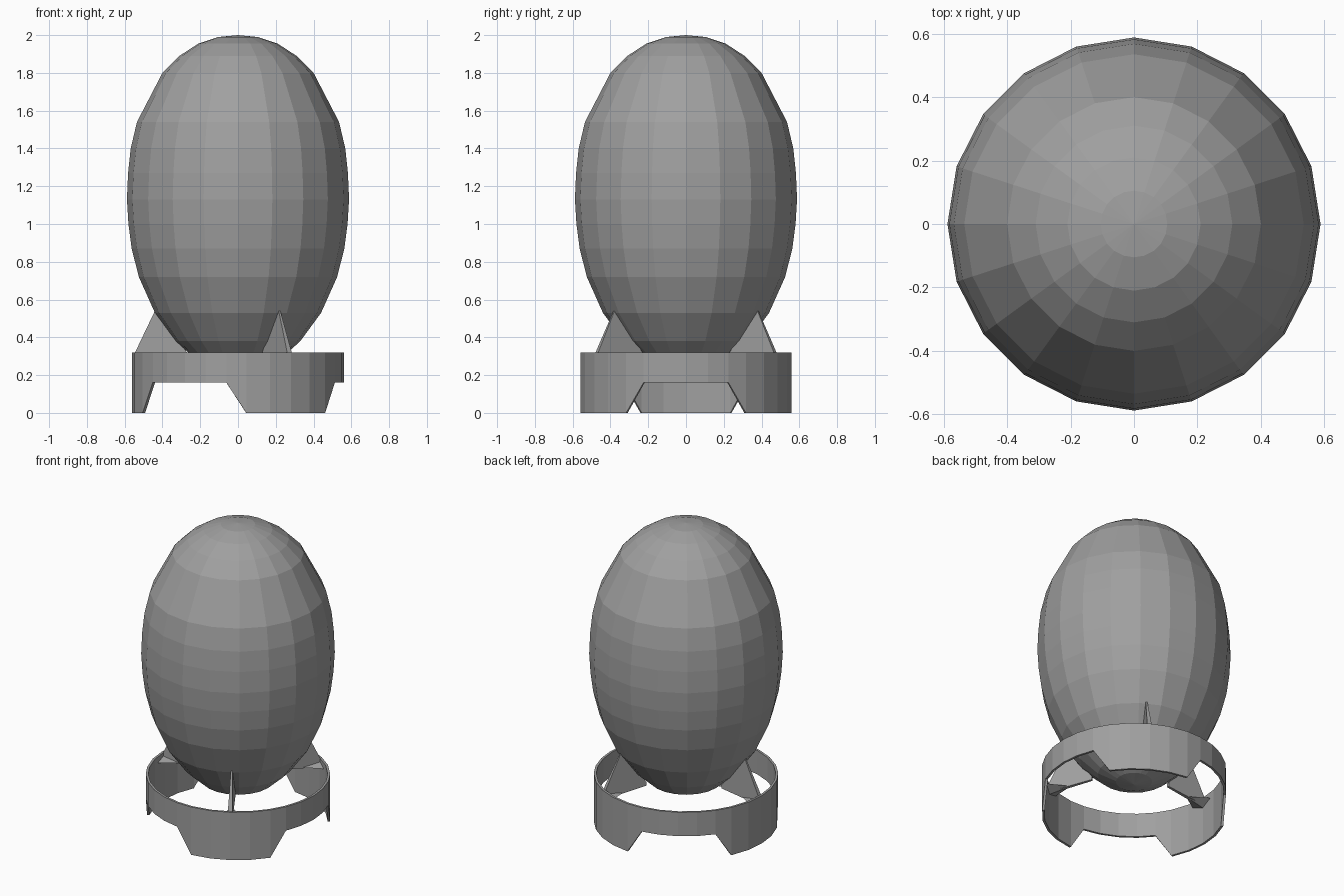
import bpy, bmesh
from math import sin, cos, radians, tau

if "Cube" in bpy.data.objects:
    bpy.data.objects.remove(bpy.data.objects["Cube"])

# Dark grey shared by all parts
grey = bpy.data.materials.new("dark_grey")
grey.diffuse_color = (0.35, 0.35, 0.35, 1)
grey.use_nodes = True
grey.node_tree.nodes["Principled BSDF"].inputs["Base Color"].default_value = grey.diffuse_color


def make_object(name, verts, faces):
    mesh = bpy.data.meshes.new(name)
    mesh.from_pydata(verts, [], faces)
    bm = bmesh.new()
    bm.from_mesh(mesh)
    bmesh.ops.remove_doubles(bm, verts=bm.verts, dist=0.0005)
    bmesh.ops.recalc_face_normals(bm, faces=bm.faces)
    bm.to_mesh(mesh)
    bm.free()
    mesh.materials.append(grey)
    obj = bpy.data.objects.new(name, mesh)
    bpy.context.collection.objects.link(obj)
    return obj


def polar(r, degrees, z):
    a = radians(degrees)
    return (r * cos(a), r * sin(a), z)


# Egg body: a 20-sided revolved profile (radius, height)
profile = [(0, 0.21), (0.11, 0.23), (0.22, 0.28), (0.33, 0.38), (0.44, 0.53),
           (0.525, 0.72), (0.563, 0.87), (0.58, 1.0), (0.588, 1.13),
           (0.582, 1.27), (0.568, 1.4), (0.535, 1.54), (0.4, 1.8),
           (0.31, 1.89), (0.21, 1.955), (0.105, 1.99), (0, 2.0)]
SIDES = 20
verts = [polar(r, i * 360 / SIDES, z) for r, z in profile for i in range(SIDES)]
faces = []
for row in range(len(profile) - 1):
    for i in range(SIDES):
        j = (i + 1) % SIDES
        a, b = row * SIDES, (row + 1) * SIDES
        if row == 0:
            faces.append((a, b + j, b + i))
        elif row == len(profile) - 2:
            faces.append((a + i, a + j, b))
        else:
            faces.append((a + i, a + j, b + j, b + i))
make_object("egg_body", verts, faces)

# Stand ring: thin band whose lower edge steps up between three feet
half = [(12.5, 0), (25.5, 0), (36.3, 0.16), (48, 0.16)]
foot = [(-a, z) for a, z in reversed(half)] + [(0, 0)] + half + [(60, 0.16)]
columns = [(c + a, z) for c in (60, 180, 300) for a, z in foot]
verts, faces = [], []
for angle, low in columns:
    verts += [polar(0.56, angle, low), polar(0.56, angle, 0.32),
              polar(0.545, angle, 0.32), polar(0.545, angle, low)]
n = len(columns)
for i in range(n):
    a, b = 4 * i, 4 * ((i + 1) % n)
    for k in range(4):
        m = (k + 1) % 4
        faces.append((a + k, b + k, b + m, a + m))
make_object("stand_ring", verts, faces)

# Support fins: (radius, height, half thickness), tapering to the tip
fin = [(0.55, 0.26, 0.014), (0.545, 0.32, 0.014), (0.44, 0.54, 0.005),
       (0.4, 0.5, 0.006), (0.27, 0.32, 0.008), (0.27, 0.295, 0.008)]
n = len(fin)
fin_verts = [(r, s * t, z) for s in (-1, 1) for r, z, t in fin]
fin_faces = [tuple(range(n)), tuple(range(n, 2 * n))]
fin_faces += [(i, (i + 1) % n, n + (i + 1) % n, n + i) for i in range(n)]

# Side gussets: pointed wedges where each fin meets the ring
gusset_verts = [(0.54, -0.085, 0.28), (0.54, 0.085, 0.28), (0.545, 0, 0.25),
                (0.545, 0, 0.3), (0.41, 0, 0.28)]
gusset_faces = [(0, 2, 1, 3), (0, 2, 4), (2, 1, 4), (1, 3, 4), (3, 0, 4)]

for i in range(3):
    for name, v, f in (("support_fin", fin_verts, fin_faces),
                       ("fin_gusset", gusset_verts, gusset_faces)):
        part = make_object(f"{name}_{i + 1}", v, f)
        part.rotation_euler.z = tau / 6 + i * tau / 3
